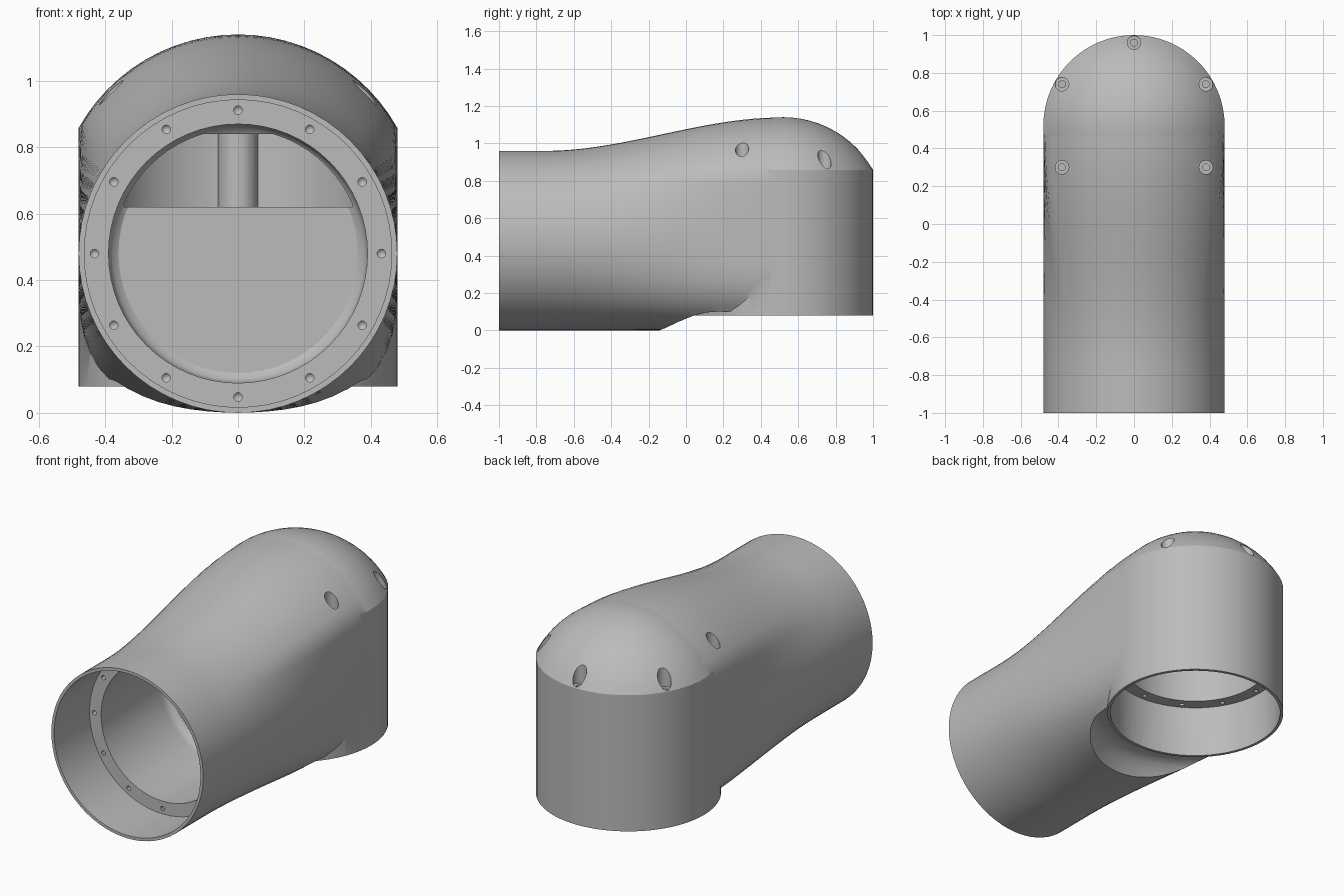
import bpy, bmesh, math
from mathutils import Matrix, Vector

cube = bpy.data.objects.get("Cube")
if cube:
    bpy.data.objects.remove(cube, do_unlink=True)

R = 0.48            # outer tube radius, also the height of the tube axis
AXIS_Y = 0.52       # position of the upright socket
DOME_R, DOME_Z = 0.55, 0.59

grey = bpy.data.materials.new("plain_grey")
grey.use_nodes = True
grey.diffuse_color = (0.5, 0.5, 0.5, 1)
grey.node_tree.nodes["Principled BSDF"].inputs["Base Color"].default_value = (0.5, 0.5, 0.5, 1)


def finish(name, bm):
    bmesh.ops.recalc_face_normals(bm, faces=bm.faces[:])
    mesh = bpy.data.meshes.new(name)
    bm.to_mesh(mesh)
    bm.free()
    mesh.materials.append(grey)
    obj = bpy.data.objects.new(name, mesh)
    bpy.context.collection.objects.link(obj)
    return obj


def lathe(name, profile, places, steps=64):
    """Revolve (radius, height) points round z; put one copy at each matrix."""
    bm = bmesh.new()
    for place in places:
        verts = [bm.verts.new((r, 0, z)) for r, z in profile]
        edges = [bm.edges.new(pair) for pair in zip(verts, verts[1:])]
        before = set(bm.verts) - set(verts)
        bmesh.ops.spin(bm, geom=verts + edges, cent=(0, 0, 0), axis=(0, 0, 1),
                       angle=math.tau, steps=steps)
        new = [v for v in bm.verts if v not in before]
        bmesh.ops.remove_doubles(bm, verts=new, dist=1e-5)
        new = [v for v in bm.verts if v not in before]
        bmesh.ops.transform(bm, matrix=place, verts=new)
    return finish(name, bm)


def boolean(target, tool, operation):
    mod = target.modifiers.new(operation.lower(), 'BOOLEAN')
    mod.operation, mod.solver, mod.object = operation, 'EXACT', tool
    bpy.context.view_layer.update()
    graph = bpy.context.evaluated_depsgraph_get()
    mesh = bpy.data.meshes.new_from_object(target.evaluated_get(graph))
    target.modifiers.clear()
    target.data = mesh
    bpy.data.objects.remove(tool, do_unlink=True)


def section_radius(a, s):
    """Distance from the tube axis to the skin; s blends round tube to hood."""
    side = R / max(abs(math.cos(a)), 1e-6)
    if math.sin(a) >= 0:
        lift = DOME_Z - R
        arc = lift * math.sin(a) + math.sqrt(DOME_R ** 2 - (lift * math.cos(a)) ** 2)
        return R + (min(side, arc) - R) * s
    return min(side, R * (1 + 0.15 * s * math.sin(2 * a) ** 2))


# Horizontal sleeve, lofted from a circle to the hood section
bm = bmesh.new()
rings, count, stations = [], 64, 32
for i in range(stations + 1):
    y = -1 + 1.5 * i / stations
    u = min(max((y + 0.75) / 1.25, 0), 1)
    s = u * u * (3 - 2 * u)
    ring = []
    for k in range(count):
        a = math.tau * k / count
        r = section_radius(a, s) * (1 - 0.003 * s)
        ring.append(bm.verts.new((r * math.cos(a), y, R + r * math.sin(a))))
    rings.append(ring)
for p, q in zip(rings, rings[1:]):
    for k in range(count):
        n = (k + 1) % count
        bm.faces.new((p[k], p[n], q[n], q[k]))
bm.faces.new(rings[0])
bm.faces.new(rings[-1])
housing = finish("elbow_housing", bm)

upright = Matrix.Translation((0, AXIS_Y, 0))
lying = Matrix.Translation((0, 0, R)) @ Matrix.Rotation(-math.pi / 2, 4, 'X')

# Rounded clearance groove under the sleeve
groove = [(0, -0.2), (0.7, -0.2), (0.66, 0), (0.625, 0.045), (0.59, 0.078),
          (0.555, 0.096), (0.52, 0.1), (0, 0.1)]
boolean(housing, lathe("groove_cutter", groove, [upright], 96), 'DIFFERENCE')

# Upright socket with its dome
start = math.acos(R / DOME_R)
socket = [(0, 0.08), (R, 0.08)]
for i in range(13):
    a = start + (math.pi / 2 - start) * i / 12
    socket.append((DOME_R * math.cos(a) if i < 12 else 0, DOME_Z + DOME_R * math.sin(a)))
boolean(housing, lathe("socket", socket, [upright]), 'UNION')

# Stepped bores leave a recessed mounting ledge in each mouth
front_bore = [(0, -1.1), (0.463, -1.1), (0.463, -0.68), (0.39, -0.68), (0.39, -0.15),
              (0.387, -0.13), (0.378, -0.112), (0.36, -0.1), (0, -0.1)]
lower_bore = [(0, -0.1), (0.463, -0.1), (0.463, 0.38), (0.39, 0.38), (0.39, 0.86), (0, 0.86)]
boolean(housing, lathe("front_bore", front_bore, [lying]), 'DIFFERENCE')
boolean(housing, lathe("lower_bore", lower_bore, [upright]), 'DIFFERENCE')

# Passage joining the two bores
bm = bmesh.new()
bmesh.ops.create_cube(bm, size=1, matrix=Matrix.Translation((0, 0.195, 0.73))
                      @ Matrix.Diagonal((0.69, 0.61, 0.22, 1)))
boolean(housing, finish("passage", bm), 'DIFFERENCE')

# Screw boss on the rear inner wall
boss = [(0, 0.45), (0.06, 0.45), (0.06, 0.875), (0, 0.875)]
boolean(housing, lathe("rear_boss", boss, [Matrix.Translation((0, 0.9, 0))], 24), 'UNION')

# Twelve bolt holes in each ledge
places = []
for k in range(12):
    a = math.tau * k / 12
    offset = Matrix.Translation((0.432 * math.cos(a), 0.432 * math.sin(a), 0))
    places.append(lying @ offset @ Matrix.Translation((0, 0, -0.68)))
    places.append(upright @ offset @ Matrix.Translation((0, 0, 0.38)))
bolt = [(0, -0.03), (0.013, -0.03), (0.013, 0.03), (0, 0.045)]
boolean(housing, lathe("bolt_holes", bolt, places, 12), 'DIFFERENCE')

# Counterbored screw holes round the dome
places = []
for degrees in (-30, 30, 90, 150, 210):
    a = math.radians(degrees)
    places.append(Matrix.Translation((0.44 * math.cos(a), AXIS_Y + 0.44 * math.sin(a), 0)))
screw = [(0, 0.78), (0.018, 0.78), (0.018, 0.855), (0.036, 0.855), (0.036, 1.2), (0, 1.2)]
boolean(housing, lathe("screw_holes", screw, places, 24), 'DIFFERENCE')

# Smooth skin with crisp rims
bpy.ops.object.select_all(action='DESELECT')
housing.select_set(True)
bpy.context.view_layer.objects.active = housing
bpy.ops.object.shade_smooth_by_angle(angle=math.radians(30))
